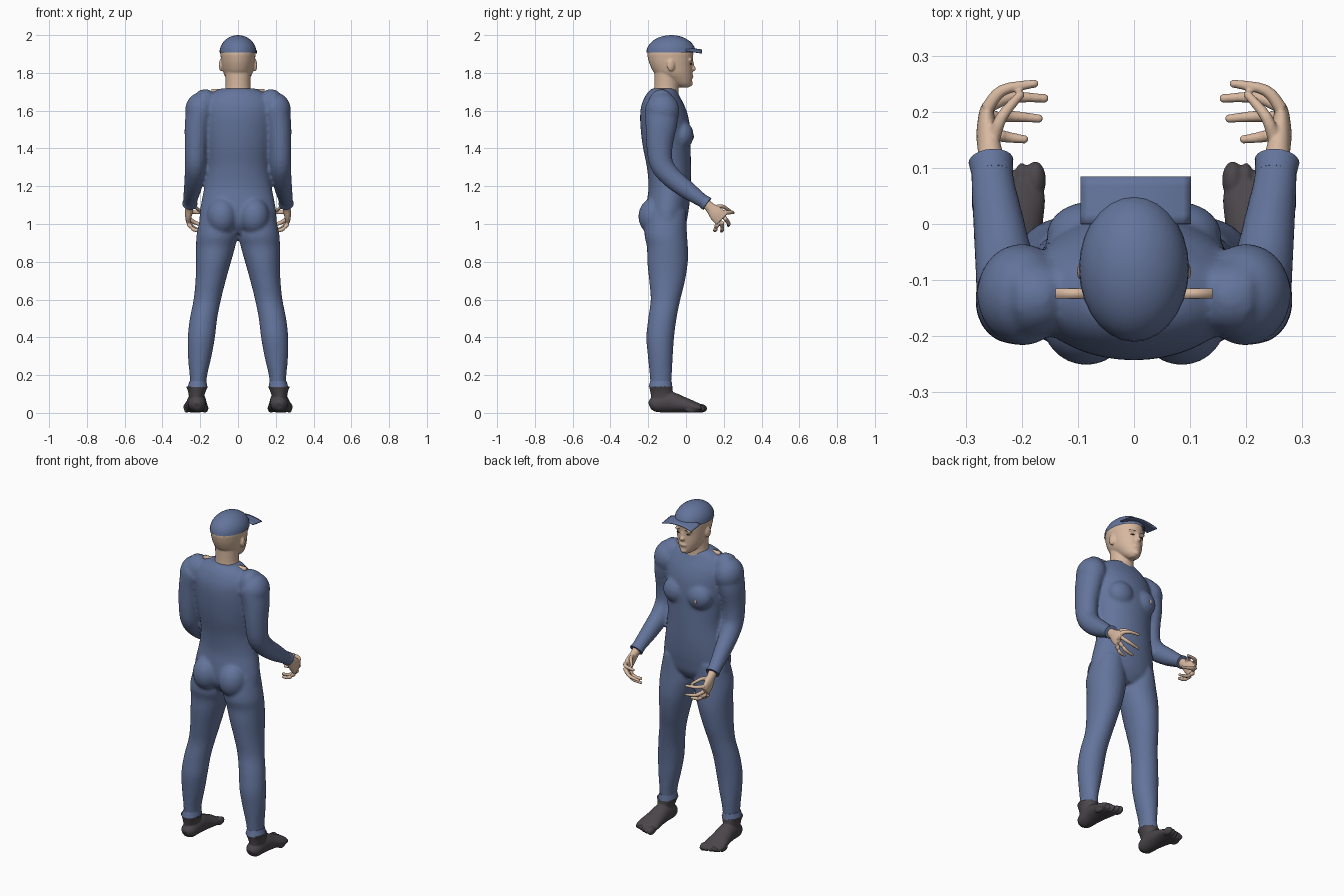
import bpy, bmesh, math
from mathutils import Vector, Matrix


def material(name, rgb):
    m = bpy.data.materials.new(name)
    m.diffuse_color = (*rgb, 1)
    return m


BLUE = material("blue_cloth", (0.125, 0.175, 0.33))
SKIN = material("skin", (0.68, 0.48, 0.35))
SHOE = material("dark_grey", (0.07, 0.062, 0.07))
DARK = material("dark_brown", (0.05, 0.03, 0.025))


def spline(rows, steps=4):
    """Catmull-Rom through rows of numbers."""
    out = []
    for i in range(len(rows) - 1):
        p = [rows[max(0, min(len(rows) - 1, i + k))] for k in (-1, 0, 1, 2)]
        for s in range(steps):
            t = s / steps
            out.append([0.5 * (2 * b + (c - a) * t + (2 * a - 5 * b + 4 * c - d) * t * t
                               + (3 * b - a - 3 * c + d) * t ** 3) for a, b, c, d in zip(*p)])
    return out + [list(rows[-1])]


def loft(bm, rows, tilt=False, side=1, seg=24):
    """Elliptical rings (x, y, z, rx, ry), level or square to the path."""
    rows, rings = spline(rows), []
    pos = [Vector(r[:3]) for r in rows]
    for i, r in enumerate(rows):
        t = (pos[min(i + 1, len(pos) - 1)] - pos[max(i - 1, 0)]).normalized() if tilt else Vector((0, 0, 1))
        ref = Vector((0, 1, 0)) if abs(t.x) > 0.75 else Vector((1, 0, 0))
        u = (ref - t * ref.dot(t)).normalized()
        v = t.cross(u)
        ring = []
        for k in range(seg):
            a = 2 * math.pi * k / seg
            p = pos[i] + u * (r[3] * math.cos(a)) + v * (r[4] * math.sin(a))
            ring.append(bm.verts.new((p.x * side, p.y, p.z)))
        rings.append(ring)
    for a, b in zip(rings, rings[1:]):
        for k in range(seg):
            j = (k + 1) % seg
            bm.faces.new((a[k], a[j], b[j], b[k]))
    bm.faces.new(rings[0])
    bm.faces.new(rings[-1])


def levels(rows):
    """(z, x_min, x_max, y_min, y_max) to ring rows."""
    return [((a + b) / 2, (c + d) / 2, z, (b - a) / 2, (d - c) / 2) for z, a, b, c, d in rows]


def ball(bm, c, r, rot=None):
    m = Matrix.Translation(c) @ (rot or Matrix()) @ Matrix.Diagonal((*r, 1))
    return bmesh.ops.create_uvsphere(bm, u_segments=28, v_segments=18, radius=1, matrix=m)["verts"]


def finish(name, bm, mat, voxel=0, relax=4):
    bmesh.ops.recalc_face_normals(bm, faces=bm.faces)
    for f in bm.faces:
        f.smooth = len(f.verts) < 5
    me = bpy.data.meshes.new(name)
    bm.to_mesh(me)
    bm.free()
    me.materials.append(mat)
    ob = bpy.data.objects.new(name, me)
    bpy.context.collection.objects.link(ob)
    if voxel:
        m = ob.modifiers.new("blend", "REMESH")
        m.mode, m.voxel_size, m.use_smooth_shade = "VOXEL", voxel, True
        m = ob.modifiers.new("relax", "SMOOTH")
        m.factor, m.iterations = 0.5, relax
    return ob


# Body suit: torso, chest, seat, legs and arms blended together
bm = bmesh.new()
torso = [(0.95, .10, -.17, -.03), (1.0, .195, -.205, 0), (1.06, .202, -.212, .012), (1.12, .193, -.207, .02),
         (1.2, .178, -.198, .025), (1.3, .167, -.207, .026), (1.4, .175, -.227, .025), (1.48, .185, -.238, .024),
         (1.56, .19, -.243, .014), (1.62, .19, -.238, -.005), (1.67, .165, -.22, -.03),
         (1.70, .13, -.2, -.045), (1.718, .09, -.18, -.055)]
loft(bm, levels([(z, -w, w, a, b) for z, w, a, b in torso]), seg=40)
leg = levels([(1.07, .03, .19, -.2, 0), (.95, .002, .218, -.22, .005), (.88, .015, .222, -.207, .01),
              (.8, .037, .222, -.205, .01), (.7, .065, .225, -.195, -.005), (.6, .09, .235, -.187, -.03),
              (.5, .11, .255, -.2, -.05), (.4, .122, .266, -.21, -.063), (.3, .14, .265, -.202, -.07),
              (.2, .163, .256, -.192, -.075), (.13, .17, .252, -.187, -.08)])
arm = [(.14, -.13, 1.64, .06, .07), (.185, -.13, 1.625, .075, .085), (.212, -.13, 1.54, .069, .085),
       (.222, -.14, 1.42, .06, .07), (.225, -.13, 1.32, .056, .062), (.23, -.08, 1.25, .053, .055),
       (.241, 0, 1.185, .046, .049), (.251, .07, 1.135, .039, .038), (.254, .105, 1.11, .037, .034)]
for s in (1, -1):
    loft(bm, leg, side=s, seg=32)
    loft(bm, arm, tilt=True, side=s, seg=32)
    ball(bm, (s * .2, -.125, 1.6), (.08, .09, .095))
    ball(bm, (s * .085, -.165, 1.04), (.082, .087, .1))
    ball(bm, (s * .078, -.02, 1.47), (.078, .06, .075))
finish("body_suit", bm, BLUE, 0.009, 5)

# Hems at wrists and ankles
for s, side in ((1, "right"), (-1, "left")):
    bm = bmesh.new()
    loft(bm, [(.252, .085, 1.125, .036, .035), (.255, .112, 1.106, .04, .038)], True, s)
    finish(side + "_cuff", bm, BLUE)
    bm = bmesh.new()
    loft(bm, [(.212, -.133, .17, .044, .056), (.214, -.135, .137, .052, .063)], side=s)
    finish(side + "_hem", bm, BLUE)

    # Foot with ankle collar and toes
    bm = bmesh.new()
    loft(bm, levels([(.03, .175, .262, -.185, -.04), (.08, .18, .26, -.185, -.06),
                     (.115, .17, .265, -.19, -.07), (.14, .158, .275, -.196, -.072)]), side=s)
    loft(bm, [(.217, -.192, .035, .02, .02), (.217, -.165, .045, .043, .042), (.218, -.09, .057, .05, .055),
              (.221, -.02, .044, .057, .043), (.224, .04, .031, .066, .031), (.222, .075, .025, .06, .022)], True, s)
    for k in range(5):
        big = k == 0
        ball(bm, (s * (.176 + .024 * k), .078 - .003 * k * k, .024 - .001 * k),
             (.019 if big else .0135, .034, .023 if big else .02))
    finish(side + "_foot", bm, SHOE, 0.0045, 2)

    # Hand: palm, curled fingers and thumb
    bm = bmesh.new()
    loft(bm, [(.253, .09, 1.12, .026, .027), (.256, .125, 1.09, .022, .027), (.262, .16, 1.055, .019, .04),
              (.263, .19, 1.025, .014, .042)], True, s)
    for knuckle, bend, tip in (((.262, .205, 1.06), (.235, .238, 1.062), (.178, .25, 1.06)),
                               ((.265, .205, 1.032), (.222, .225, 1.005), (.16, .224, .992)),
                               ((.264, .19, 1.008), (.222, .192, .972), (.17, .188, .962)),
                               ((.262, .165, .998), (.232, .156, .97), (.196, .151, .966)),
                               ((.252, .145, 1.085), (.236, .19, 1.094), (.203, .23, 1.072))):
        loft(bm, [(*knuckle, .012, .012), (*bend, .0105, .0105), (*tip, .0075, .0075)], True, s, 14)
        ball(bm, (s * tip[0], tip[1], tip[2]), (.008, .008, .008))
    finish(side + "_hand", bm, SKIN, 0.0035, 2)

    # Skin showing at the collar
    bm = bmesh.new()
    bmesh.ops.create_cube(bm, size=1, matrix=Matrix.Translation((s * .105, -.124, 1.703))
                          @ Matrix.Diagonal((.07, .018, .026, 1)))
    finish(side + "_collar_gap", bm, SKIN)

    # Eye and brow
    bm = bmesh.new()
    ball(bm, (s * .033, .0265, 1.848), (.013, .004, .0035), Matrix.Rotation(-s * .3, 4, "Z"))
    ball(bm, (s * .034, .028, 1.872), (.017, .004, .0025), Matrix.Rotation(-s * .3, 4, "Z"))
    finish(side + "_eye", bm, DARK)

# Head, neck and ears
bm = bmesh.new()
loft(bm, levels([(1.64, -.085, .085, -.18, -.035), (1.69, -.074, .074, -.173, -.04),
                 (1.73, -.066, .066, -.168, -.04), (1.82, -.068, .068, -.168, -.04)]))
skull = [(1.722, .02, -.03, .012), (1.74, .042, -.075, .028), (1.77, .062, -.125, .033), (1.8, .077, -.168, .034),
         (1.84, .086, -.19, .034), (1.88, .091, -.202, .037), (1.91, .092, -.204, .038),
         (1.95, .078, -.185, .02), (1.975, .045, -.14, -.02)]
loft(bm, levels([(z, -w, w, a, b) for z, w, a, b in skull]), seg=36)
ball(bm, (0, .035, 1.822), (.016, .018, .014))
ball(bm, (0, .031, 1.842), (.009, .012, .026))
ball(bm, (0, .027, 1.782), (.024, .013, .011))
ball(bm, (0, .018, 1.745), (.022, .018, .018))
for s in (1, -1):
    ball(bm, (s * .09, -.08, 1.84), (.011, .021, .032), Matrix.Rotation(s * .25, 4, "Z"))
    ball(bm, (s * .033, .023, 1.868), (.024, .011, .008))
finish("head", bm, SKIN, 0.005, 3)

# Cap dome with open underside
bm = bmesh.new()
ball(bm, (0, -.079, 1.907), (.098, .131, .093))
bmesh.ops.delete(bm, geom=[v for v in bm.verts if v.co.z < 1.9], context="VERTS")
finish("cap", bm, BLUE)

# Cap brim, a bent rectangular sheet
bm = bmesh.new()
bmesh.ops.create_grid(bm, x_segments=14, y_segments=5, size=1)
for v in bm.verts:
    x, y = v.co.x, (v.co.y + 1) / 2
    v.co = (.003 + .0985 * x, .085 * y, 1.936 - .017 * x * x - .012 * y)
brim = finish("cap_brim", bm, BLUE)
brim.modifiers.new("thickness", "SOLIDIFY").thickness = .005

# Small bare patch on the chest
bm = bmesh.new()
ball(bm, (-.088, .034, 1.462), (.008, .008, .014))
finish("chest_patch", bm, SKIN)
